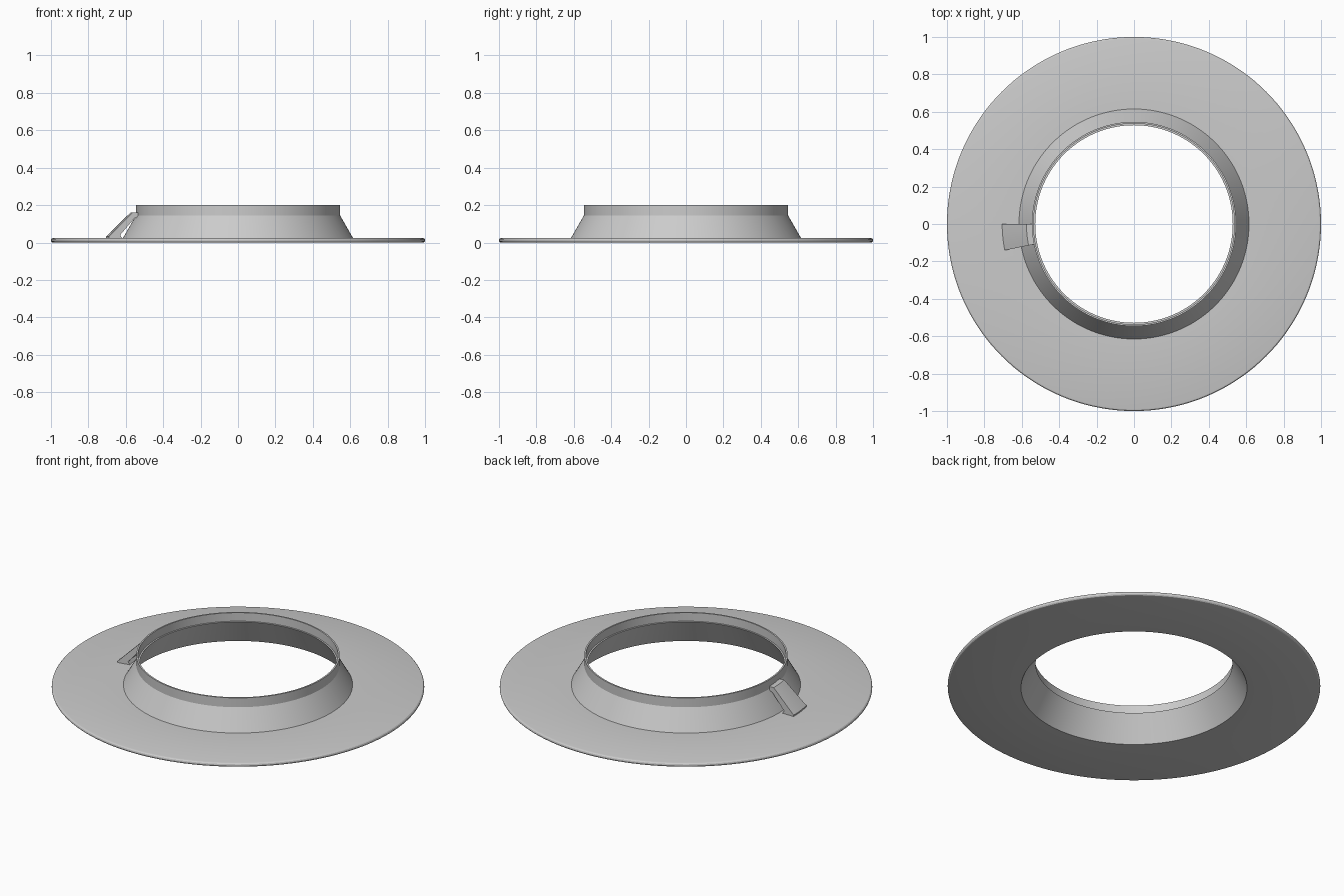
import bpy
import bmesh
from math import cos, sin, radians, tau

cube = bpy.data.objects.get("Cube")
if cube:
    bpy.data.objects.remove(cube, do_unlink=True)

grey = bpy.data.materials.new("light grey")
grey.use_nodes = True
colour = (0.6, 0.6, 0.6, 1)
grey.diffuse_color = colour
grey.node_tree.nodes["Principled BSDF"].inputs["Base Color"].default_value = colour


def sweep(name, profile, start, angle, steps):
    """Sweep a closed (radius, height) profile around the z axis."""
    closed = abs(angle - tau) < 1e-6
    bm = bmesh.new()
    rings = []
    for i in range(steps if closed else steps + 1):
        a = start + angle * i / steps
        rings.append([bm.verts.new((r * cos(a), r * sin(a), z)) for r, z in profile])
    n = len(profile)
    for i in range(steps):
        a, b = rings[i], rings[(i + 1) % len(rings)]
        for j in range(n):
            k = (j + 1) % n
            bm.faces.new((a[j], b[j], b[k], a[k]))
    if not closed:
        bm.faces.new(rings[0])
        bm.faces.new(rings[-1])
    bmesh.ops.recalc_face_normals(bm, faces=bm.faces)
    mesh = bpy.data.meshes.new(name)
    bm.to_mesh(mesh)
    bm.free()
    mesh.materials.append(grey)
    obj = bpy.data.objects.new(name, mesh)
    bpy.context.collection.objects.link(obj)
    bpy.ops.object.select_all(action="DESELECT")
    obj.select_set(True)
    bpy.context.view_layer.objects.active = obj
    bpy.ops.object.shade_smooth_by_angle(angle=radians(25))
    return obj


# Flat flange with a rounded rim, flared cone and upright collar in one shell
edge = 0.012
rim = [(1 - edge + edge * cos(radians(t)), edge + edge * sin(radians(t)))
       for t in range(-90, 91, 30)]
shell = rim + [
    (0.615, 2 * edge),   # foot of the cone
    (0.546, 0.145),      # cone meets collar
    (0.546, 0.2),        # collar top
    (0.537, 0.2),
    (0.537, 0.15),       # inner ledge
    (0.528, 0.15),
    (0.607, 0),          # underside opening
]
sweep("flanged_collar", shell, 0, tau, 144)

# Sloping tab that bridges the flange and the collar on the right side
tab = [(0.705, 0.02), (0.705, 0.032), (0.575, 0.16), (0.544, 0.16),
       (0.544, 0.135), (0.565, 0.13), (0.643, 0.04), (0.63, 0.02)]
sweep("collar_tab", tab, radians(180), radians(11.5), 6)
